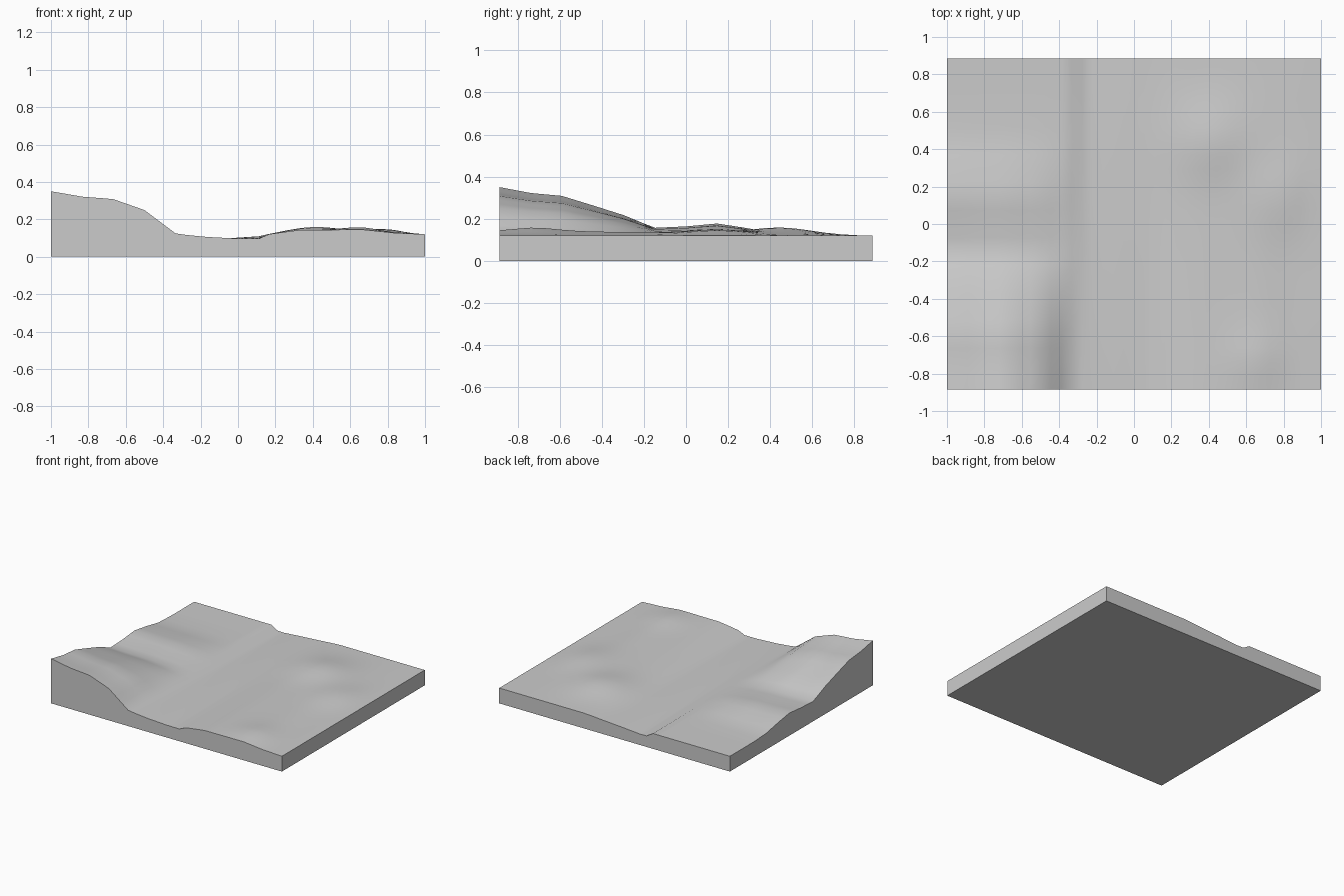
import bpy, bmesh, math

if "Cube" in bpy.data.objects:
    bpy.data.objects.remove(bpy.data.objects["Cube"])

HX, HY = 1.0, 0.885
NX, NY = 36, 24


def profile(points, t):
    """Straight-line interpolation through (position, value) points."""
    if t <= points[0][0]:
        return points[0][1]
    for (a, va), (b, vb) in zip(points, points[1:]):
        if t <= b:
            return va + (vb - va) * (t - a) / (b - a)
    return points[-1][1]


# Ground cross-sections at the front and back edges, with the shallow channel
FRONT = [(-1, .12), (-.33, .122), (-.17, .106), (0, .097), (.11, .096),
         (.17, .122), (.33, .143), (.67, .145), (.83, .128), (1, .12)]
BACK = [(-1, .12), (-.33, .12), (-.27, .082), (-.06, .098), (.12, .11),
        (.25, .12), (1, .12)]
# Hill in the front left corner: height across x, and its fall towards the back
HILL = [(-1, .23), (-.83, .2), (-.67, .188), (-.5, .128), (-.33, 0)]
FALL = [(-.885, 1), (-.74, .88), (-.59, .82), (-.44, .62), (-.295, .42),
        (-.15, .16), (0, .19), (.15, .25), (.295, .15), (.44, .03), (.6, 0)]
# Low mounds on the right: x, y, height, radius
MOUNDS = [(.42, .45, .033, .2), (.78, .15, .022, .2), (.65, -.72, .015, .15)]


def height(x, y):
    t = (y + HY) / (2 * HY)
    z = profile(FRONT, x) * (1 - t) + profile(BACK, x) * t
    z += profile(HILL, x) * profile(FALL, y)
    rim = min(1, (1 - x) / .17) * min(1, (HY - y) / .15) * min(1, (y + HY) / .1)
    for mx, my, h, r in MOUNDS:
        z += rim * h * math.exp(-((x - mx) ** 2 + (y - my) ** 2) / (r * r))
    return z


# Terrain surface
bm = bmesh.new()
bmesh.ops.create_grid(bm, x_segments=NX, y_segments=NY, size=1)
for v in bm.verts:
    x, y = v.co.x * HX, v.co.y * HY
    v.co = (x, y, height(x, y))

# Side walls and flat base
rim_edges = [e for e in bm.edges if e.is_boundary]
walls = bmesh.ops.extrude_edge_only(bm, edges=rim_edges)["geom"]
for v in walls:
    if isinstance(v, bmesh.types.BMVert):
        v.co.z = 0
base_edges = [e for e in walls if isinstance(e, bmesh.types.BMEdge) and e.is_boundary]
bmesh.ops.contextual_create(bm, geom=base_edges)
bmesh.ops.recalc_face_normals(bm, faces=bm.faces)

mesh = bpy.data.meshes.new("terrain_tile")
bm.to_mesh(mesh)
bm.free()
tile = bpy.data.objects.new("terrain_tile", mesh)
bpy.context.collection.objects.link(tile)
bpy.context.view_layer.objects.active = tile
tile.select_set(True)
bpy.ops.object.shade_smooth_by_angle(angle=math.radians(40))
